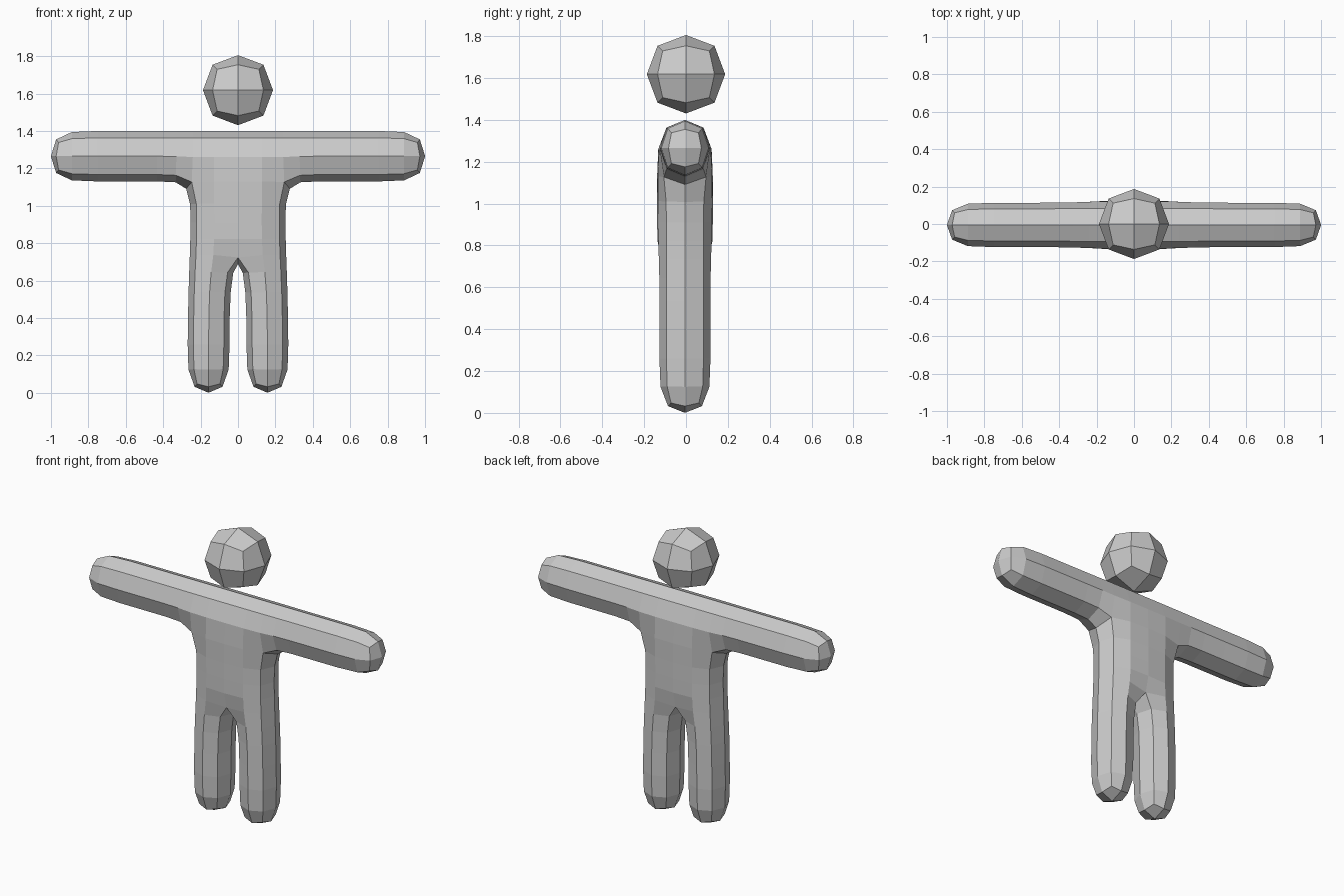
import bpy, bmesh

if "Cube" in bpy.data.objects:
    bpy.data.objects.remove(bpy.data.objects["Cube"])

grey = bpy.data.materials.new("plain_grey")
grey.diffuse_color = (0.6, 0.6, 0.6, 1)
grey.use_nodes = True
grey.node_tree.nodes["Principled BSDF"].inputs["Base Color"].default_value = grey.diffuse_color


def finish(bm, name):
    """Turn a cage into a flat-faced object rounded by one subdivision."""
    bmesh.ops.recalc_face_normals(bm, faces=bm.faces)
    mesh = bpy.data.meshes.new(name)
    bm.to_mesh(mesh)
    bm.free()
    mesh.materials.append(grey)
    obj = bpy.data.objects.new(name, mesh)
    bpy.context.collection.objects.link(obj)
    mod = obj.modifiers.new("rounding", 'SUBSURF')
    mod.levels = mod.render_levels = 1
    return obj


# Half figure as strips of rungs; each rung is a pair of (x, z) points
leg = [((0.035, -0.022), (0.28, -0.022)), ((0.035, 0.256), (0.28, 0.256)),
       ((0.035, 0.553), (0.275, 0.553)), ((0, 0.744), (0.268, 0.744))]
torso = [leg[-1], ((0, 0.90), (0.264, 0.90)),
         ((0, 1.118), (0.264, 1.118)), ((0, 1.412), (0.264, 1.412))]
arm = [((x, 1.118), (x, 1.412)) for x in (0.264, 0.39, 0.776, 1.02)]

cells = []
for strip in (leg, torso, arm):
    for (a, b), (c, d) in zip(strip, strip[1:]):
        cells.append((a, b, d, c))
cells += [tuple((-x, z) for x, z in cell) for cell in cells]

# Body: front and back sheets, walled along the outline
bm = bmesh.new()
verts = {}


def vert(p, side):
    key = (round(p[0], 4) + 0.0, p[1], side)
    if key not in verts:
        depth = 0.129 if abs(p[0]) > 0.3 else 0.133
        verts[key] = bm.verts.new((key[0], side * depth - 0.005, p[1]))
    return verts[key]


for cell in cells:
    for side in (-1, 1):
        bm.faces.new([vert(p, side) for p in cell])
outline = [(e.verts[0], e.verts[1]) for e in bm.edges
           if e.is_boundary and e.verts[0].co.y < 0]
back = {verts[k]: verts[(k[0], k[1], 1)] for k in verts if k[2] == -1}
for a, b in outline:
    bm.faces.new((a, b, back[b], back[a]))
finish(bm, "body")

# Head: rounded cube floating above the shoulders
bm = bmesh.new()
bmesh.ops.create_cube(bm, size=0.446)
finish(bm, "head").location = (0, 0, 1.618)
